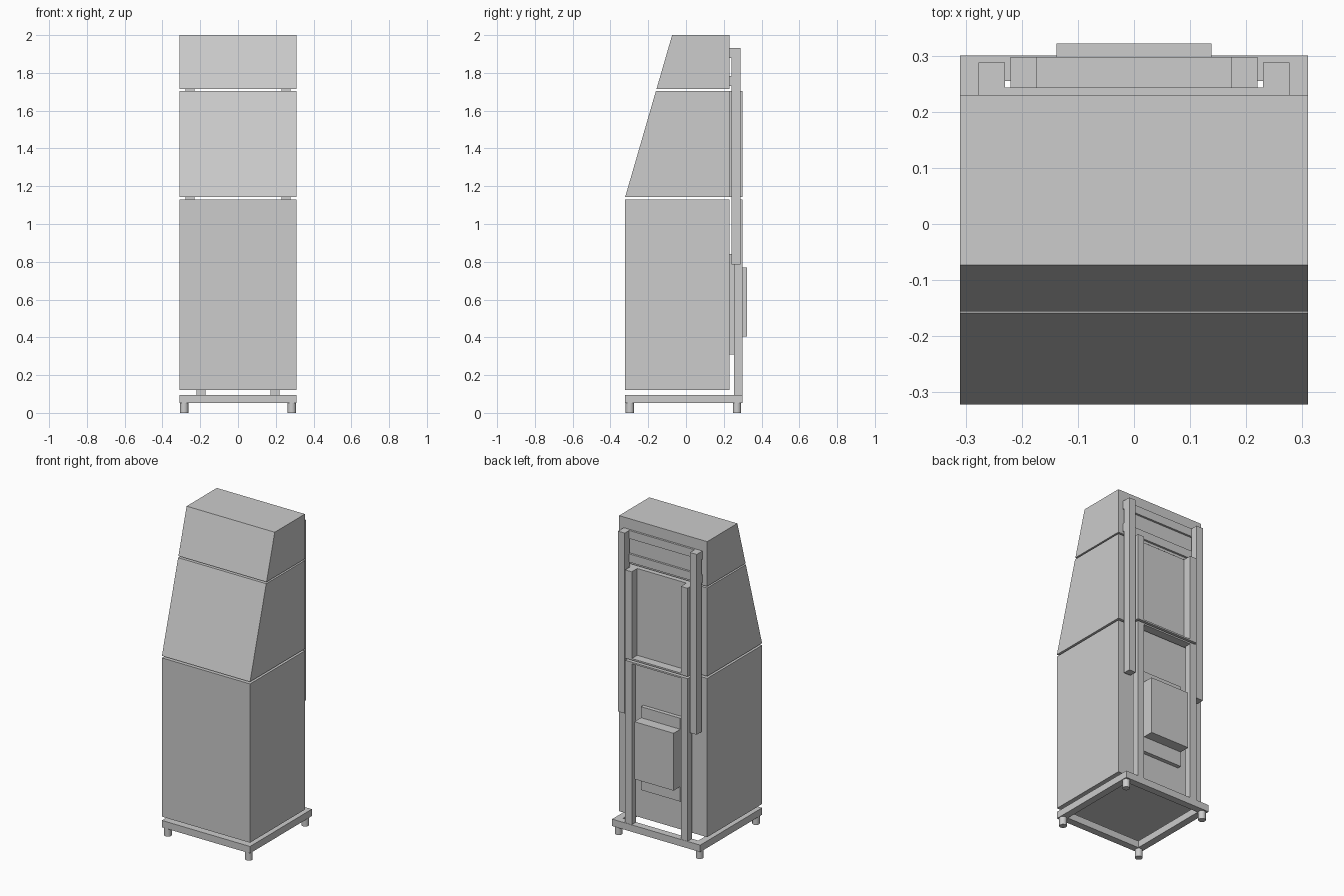
import bpy
import bmesh

cube = bpy.data.objects.get("Cube")
if cube:
    bpy.data.objects.remove(cube, do_unlink=True)

grey = bpy.data.materials.new("light_grey")
grey.use_nodes = True
colour = (0.604, 0.604, 0.604, 1)
grey.diffuse_color = colour
grey.node_tree.nodes["Principled BSDF"].inputs["Base Color"].default_value = colour


def finish(name, bm):
    bmesh.ops.recalc_face_normals(bm, faces=bm.faces)
    mesh = bpy.data.meshes.new(name)
    bm.to_mesh(mesh)
    bm.free()
    mesh.materials.append(grey)
    obj = bpy.data.objects.new(name, mesh)
    bpy.context.collection.objects.link(obj)
    return obj


def prism(name, profile, x0, x1):
    """Extrude a (y, z) side profile from x0 to x1."""
    bm = bmesh.new()
    face = bm.faces.new([bm.verts.new((x0, y, z)) for y, z in profile])
    new = bmesh.ops.extrude_face_region(bm, geom=[face])["geom"]
    verts = [v for v in new if isinstance(v, bmesh.types.BMVert)]
    bmesh.ops.translate(bm, verts=verts, vec=(x1 - x0, 0, 0))
    return finish(name, bm)


def box(name, x, y, z):
    return prism(name, [(y[0], z[0]), (y[1], z[0]), (y[1], z[1]), (y[0], z[1])], *x)


def pair(name, x, y, z):
    box(name + "_left", x, y, z)
    box(name + "_right", (-x[1], -x[0]), y, z)


# Three stacked cabinets, the upper two with one continuous sloping front
W, FRONT, BACK = 0.31, -0.322, 0.23
box("lower_cabinet", (-W, W), (FRONT, BACK), (0.12, 1.13))


def sloped(name, z0, z1):
    def front(z):
        return FRONT + (z - 1.143) * 0.29
    prism(name, [(front(z0), z0), (BACK, z0), (BACK, z1), (front(z1), z1)], -W, W)


sloped("middle_cabinet", 1.143, 1.705)
sloped("upper_cabinet", 1.715, 2.0)

# Open base frame on four round feet
frame_z = (0.052, 0.096)
pair("base_side_bar", (0.265, W), (FRONT, 0.30), frame_z)
box("base_front_bar", (-0.265, 0.265), (FRONT, -0.277), frame_z)
box("base_rear_bar", (-0.265, 0.265), (0.255, 0.30), frame_z)
for side, x in (("left", 0.285), ("right", -0.285)):
    for end, y in (("front", -0.297), ("rear", 0.27)):
        bm = bmesh.new()
        bmesh.ops.create_cone(bm, cap_ends=True, segments=24, radius1=0.022,
                              radius2=0.022, depth=0.052)
        bmesh.ops.translate(bm, verts=bm.verts, vec=(x, y, 0.026))
        foot = finish(f"foot_{end}_{side}", bm)
        bpy.ops.object.select_all(action="DESELECT")
        foot.select_set(True)
        bpy.context.view_layer.objects.active = foot
        bpy.ops.object.shade_smooth_by_angle()

# Rear uprights and the thin shelves joining them
pair("lower_upright", (0.173, 0.22), (0.255, 0.298), (0.096, 1.13))
pair("middle_upright", (0.173, 0.22), (0.243, 0.298), (1.143, 1.705))
box("lower_shelf", (-0.173, 0.173), (0.243, 0.298), (1.12, 1.13))
box("middle_shelf", (-0.173, 0.173), (0.243, 0.298), (1.143, 1.153))
box("middle_back_panel", (-0.23, 0.23), (BACK, 0.243), (1.143, 1.705))

# Long outer rails hung from cross bars on the upper cabinet
pair("outer_rail", (0.23, 0.277), (0.241, 0.288), (0.785, 1.932))
for name, z in (("top", (1.88, 1.932)), ("bottom", (1.73, 1.783))):
    box(name + "_cross_bar", (-0.277, 0.277), (BACK, 0.243), z)

# Equipment box on its mounting plate
box("mounting_plate", (-0.138, 0.138), (BACK, 0.255), (0.31, 0.84))
box("equipment_box", (-0.138, 0.138), (0.255, 0.322), (0.405, 0.77))
